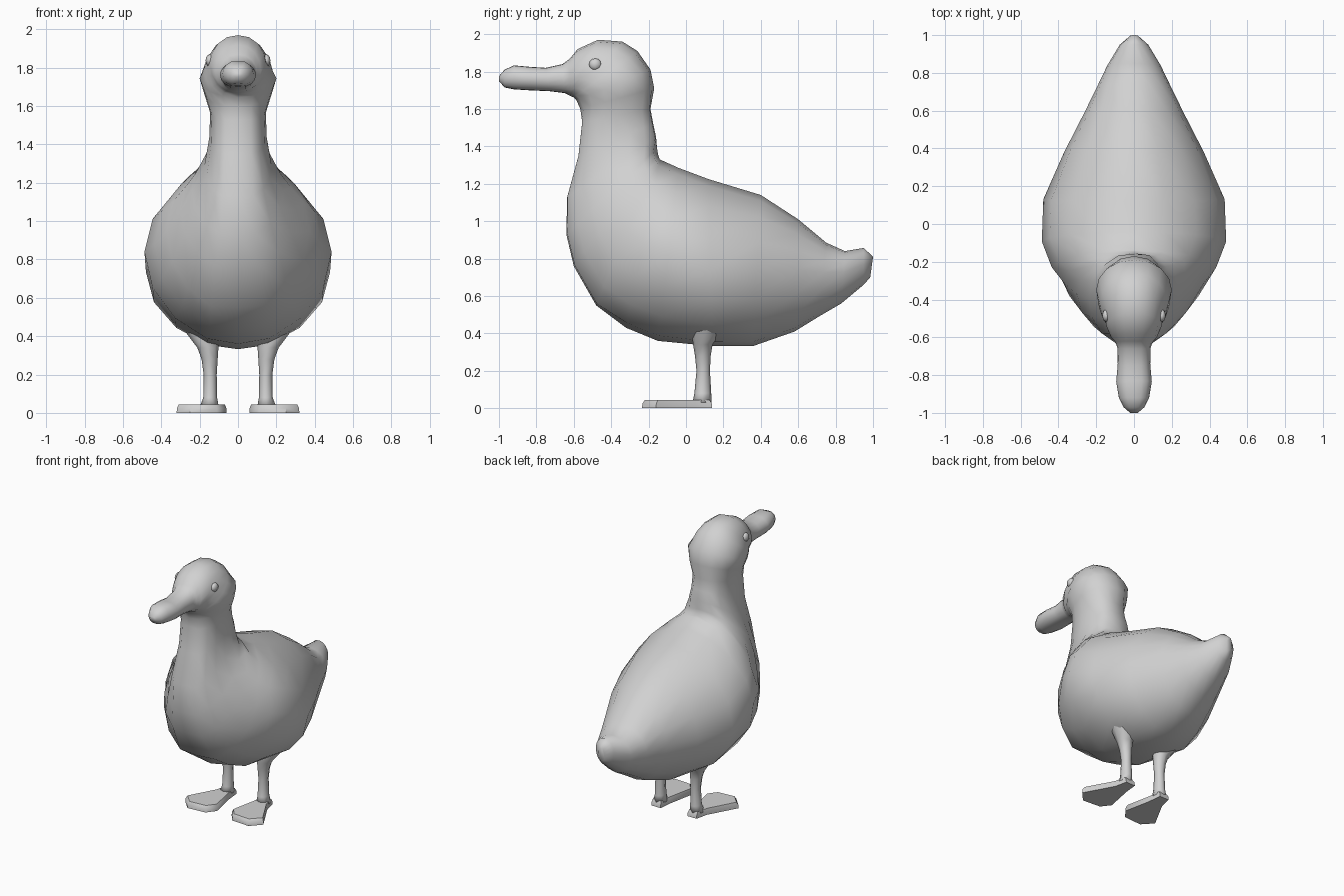
import bpy, bmesh, math
from mathutils import Vector

cube = bpy.data.objects.get("Cube")
if cube:
    bpy.data.objects.remove(cube, do_unlink=True)

GREY = (0.64, 0.64, 0.64, 1)
grey = bpy.data.materials.new("plain grey")
grey.use_nodes = True
grey.diffuse_color = GREY
grey.node_tree.nodes["Principled BSDF"].inputs["Base Color"].default_value = GREY


def finish(name, bm, sharp_angle=None):
    """Turn a bmesh into a smooth-shaded object."""
    bmesh.ops.recalc_face_normals(bm, faces=bm.faces)
    mesh = bpy.data.meshes.new(name)
    bm.to_mesh(mesh)
    bm.free()
    mesh.materials.append(grey)
    mesh.polygons.foreach_set("use_smooth", [True] * len(mesh.polygons))
    obj = bpy.data.objects.new(name, mesh)
    bpy.context.collection.objects.link(obj)
    if sharp_angle:
        bpy.ops.object.select_all(action='DESELECT')
        obj.select_set(True)
        bpy.context.view_layer.objects.active = obj
        bpy.ops.object.shade_smooth_by_angle(angle=math.radians(sharp_angle))


def loft(name, rings, sharp_angle=None):
    """Skin a list of equal-length point rings and cap both ends."""
    bm = bmesh.new()
    loops = [[bm.verts.new(p) for p in ring] for ring in rings]
    n = len(loops[0])
    for a, b in zip(loops, loops[1:]):
        for i in range(n):
            j = (i + 1) % n
            bm.faces.new((a[i], a[j], b[j], b[i]))
    bm.faces.new(loops[0])
    bm.faces.new(loops[-1])
    finish(name, bm, sharp_angle)


def spine_ring(ty, tz, by, bz, w, t, flat_top, flat_bottom, power, sides=16):
    """Oval between a back point and a belly point, widest at fraction t.
    Flat factors above 1 flatten an end; power above 1 slims the flanks."""
    top, bottom = Vector((0, ty, tz)), Vector((0, by, bz))
    mid = top.lerp(bottom, t)
    pts = []
    for i in range(sides):
        a = 2 * math.pi * i / sides
        c, s = math.cos(a), math.sin(a)
        end, flat = (top, flat_top) if c > 0 else (bottom, flat_bottom)
        p = mid + (end - mid) * min(1, abs(c) * flat)
        pts.append((math.copysign(w * abs(s) ** power, s), p.y, p.z))
    return pts


# back y, back z, belly y, belly z, half width, widest fraction
tail = [
    (1.00, 0.81, 0.985, 0.70, 0.025, 0.5),
    (0.95, 0.857, 0.95, 0.66, 0.075, 0.45),
    (0.85, 0.84, 0.83, 0.56, 0.14, 0.4),
    (0.75, 0.885, 0.71, 0.49, 0.192, 0.4),
]
trunk = [
    (0.60, 1.01, 0.58, 0.41, 0.262, 0.45),
    (0.40, 1.14, 0.36, 0.333, 0.37, 0.5),
    (0.12, 1.225, 0.14, 0.332, 0.48, 0.55),
    (-0.04, 1.285, -0.15, 0.36, 0.488, 0.48),
    (-0.14, 1.33, -0.32, 0.43, 0.435, 0.5),
]
chest = [
    (-0.145, 1.345, -0.48, 0.55, 0.37, 0.5),
    (-0.15, 1.36, -0.60, 0.76, 0.30, 0.5),
    (-0.155, 1.39, -0.64, 0.93, 0.24, 0.5),
]
neck = [
    (-0.16, 1.45, -0.635, 1.13, 0.175, 0.5),
    (-0.175, 1.52, -0.575, 1.35, 0.15, 0.5),
    (-0.19, 1.60, -0.555, 1.53, 0.145, 0.5),
]
head = [
    (-0.17, 1.71, -0.565, 1.60, 0.175, 0.45),
    (-0.19, 1.81, -0.585, 1.645, 0.20, 0.4),
    (-0.26, 1.91, -0.60, 1.662, 0.18, 0.5),
    (-0.34, 1.96, -0.61, 1.665, 0.16, 0.5),
    (-0.47, 1.97, -0.615, 1.668, 0.145, 0.5),
    (-0.58, 1.92, -0.62, 1.67, 0.12, 0.55),
    (-0.62, 1.87, -0.63, 1.675, 0.098, 0.5),
]
bill = [
    (-0.66, 1.84, -0.65, 1.685, 0.088, 0.5),
    (-0.75, 1.82, -0.73, 1.695, 0.086, 0.5),
    (-0.83, 1.825, -0.84, 1.70, 0.094, 0.5),
    (-0.92, 1.833, -0.92, 1.705, 0.08, 0.5),
    (-0.97, 1.81, -0.97, 1.715, 0.055, 0.5),
    (-1.00, 1.775, -1.00, 1.75, 0.02, 0.5),
]
body_rings = []
for group, *shape in ((tail, 1, 1, 1), (trunk, 1, 1.02, 1.15), (chest, 1, 1.06, 1),
                      (neck, 1.06, 1.08, 0.8), (head, 1, 1, 0.95), (bill, 1.05, 1.05, 0.85)):
    body_rings += [spine_ring(*r, *shape) for r in group]
loft("body", body_rings)

# leg rings: z, centre x, centre y, radius x, radius y
leg = [(0.03, 0.15, 0.085, 0.05, 0.05), (0.08, 0.145, 0.09, 0.036, 0.045),
       (0.20, 0.145, 0.092, 0.034, 0.036), (0.28, 0.148, 0.09, 0.042, 0.042),
       (0.34, 0.157, 0.09, 0.055, 0.052), (0.41, 0.18, 0.11, 0.085, 0.08),
       (0.50, 0.20, 0.13, 0.10, 0.10)]
# webbed foot outline
foot = [(0.11, 0.14), (0.185, 0.14), (0.205, 0.05), (0.32, -0.16),
        (0.25, -0.235), (0.11, -0.225), (0.06, -0.16), (0.10, 0.04)]

for side, label in ((1, "left"), (-1, "right")):
    rings = []
    for z, cx, cy, rx, ry in leg:
        rings.append([(side * (cx + rx * math.cos(k * math.pi / 4)),
                       cy + ry * math.sin(k * math.pi / 4), z) for k in range(8)])
    loft(label + "_leg", rings)

    rings = []
    for z, s in ((0.0, 1.0), (0.025, 0.99), (0.045, 0.92)):
        rings.append([(side * (0.17 + (x - 0.17) * s), -0.04 + (y + 0.04) * s, z)
                      for x, y in foot])
    loft(label + "_foot", rings, 50)

    # small bead eye set into the side of the head
    bm = bmesh.new()
    bmesh.ops.create_uvsphere(bm, u_segments=8, v_segments=6, radius=1)
    bmesh.ops.scale(bm, vec=(0.022, 0.034, 0.032), verts=bm.verts)
    bmesh.ops.translate(bm, vec=(side * 0.147, -0.485, 1.838), verts=bm.verts)
    finish(label + "_eye", bm)
